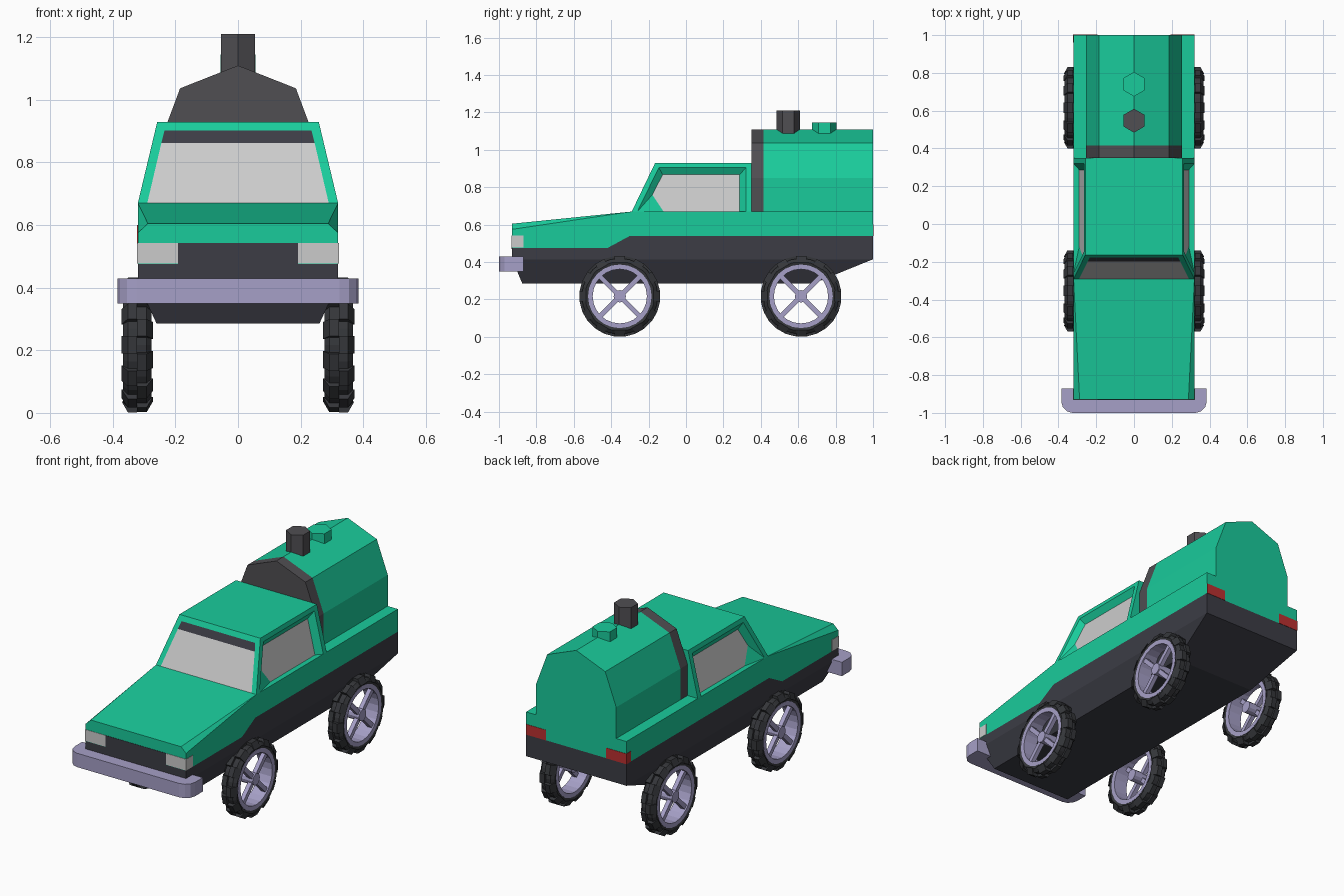
import bpy, bmesh
from math import pi, sin, cos
from mathutils import Vector, Matrix

if "Cube" in bpy.data.objects:
    bpy.data.objects.remove(bpy.data.objects["Cube"])


def mat(name, r, g, b):
    m = bpy.data.materials.new(name)
    m.diffuse_color = (r, g, b, 1)
    m.use_nodes = True
    m.node_tree.nodes["Principled BSDF"].inputs["Base Color"].default_value = m.diffuse_color
    return m


GREEN = mat("green_paint", 0.01, 0.60, 0.33)
DARK = mat("dark_cladding", 0.045, 0.046, 0.06)
GLASS = mat("glass", 0.55, 0.55, 0.55)
LILAC = mat("lilac_metal", 0.38, 0.35, 0.57)
TYRE = mat("rubber", 0.035, 0.037, 0.042)
SOOT = mat("chimney_metal", 0.08, 0.077, 0.085)
RED = mat("tail_red", 0.5, 0.03, 0.03)


def finish(name, bm, mats):
    bmesh.ops.remove_doubles(bm, verts=bm.verts, dist=1e-5)
    bmesh.ops.recalc_face_normals(bm, faces=bm.faces)
    me = bpy.data.meshes.new(name)
    bm.to_mesh(me)
    bm.free()
    for m in mats:
        me.materials.append(m)
    ob = bpy.data.objects.new(name, me)
    bpy.context.collection.objects.link(ob)
    return ob


def shell(name, mats, pts, sides, spans):
    """Left/right symmetric shell: mirrored side faces plus strips spanning the middle.
    Each face is (point indices, material index)."""
    bm = bmesh.new()
    R = [bm.verts.new(p) for p in pts]
    L = [bm.verts.new((-p[0], p[1], p[2])) for p in pts]
    for idx, mi in sides:
        for V in (R, L):
            bm.faces.new([V[i] for i in idx]).material_index = mi
    for (i, j), mi in spans:
        bm.faces.new((R[i], R[j], L[j], L[i])).material_index = mi
    return finish(name, bm, mats)


def add_box(bm, lo, hi, rot=Matrix()):
    c, s = [(a + b) / 2 for a, b in zip(lo, hi)], [b - a for a, b in zip(lo, hi)]
    m = rot @ Matrix.Translation(c) @ Matrix.Diagonal((*s, 1))
    return bmesh.ops.create_cube(bm, size=1, matrix=m)["verts"]


def box(name, m, lo, hi):
    bm = bmesh.new()
    add_box(bm, lo, hi)
    return finish(name, bm, [m])


# Upper body with chamfered bonnet edges
W = 0.32
pts = [(W, -.93, .475), (W, -.93, .575), (W - .032, -.93, .605), (W, -.29, .67),
       (W, 1, .67), (W, 1, .54), (W, -.3, .54), (W, -.42, .475)]
shell("upper_body", [GREEN], pts, [((0, 1, 3, 4, 5, 6, 7), 0), ((1, 2, 3), 0)],
      [((i, (i + 1) % 8), 0) for i in range(8)])

# Lower cladding with sloped sills and tail
pts = [(W, -.93, .475), (W, -.42, .475), (W, -.3, .54), (W, 1, .54), (W, 1, .415),
       (.26, .68, .285), (.26, -.875, .285), (W, -.93, .415)]
shell("lower_body", [DARK], pts, [((0, 1, 2, 3, 4, 7), 0), ((7, 4, 5, 6), 0)],
      [((i, (i + 1) % 8), 0) for i in range(8)])


# Cabin with windscreen and recessed side windows
def side_pt(y, z, inset=0):
    return (W - .062 * (z - .67) / .26 - inset, y, z)


pts = [side_pt(-.29, .67), side_pt(-.165, .93), side_pt(.35, .93), side_pt(.35, .67),
       side_pt(-.26, .67), side_pt(-.145, .905), side_pt(.32, .905), side_pt(.32, .67)]
pts += [side_pt(y, z, .03) for y, z in
        ((-.12, .67), (-.18, .76), (-.125, .867), (.287, .867), (.287, .67))]
pts += [(x, -.29 + .125 * (z - .67) / .26, z) for x, z in ((.29, .67), (.245, .862), (.235, .902))]
shell("cabin", [GREEN, GLASS, DARK], pts,
      [((0, 4, 5, 1), 0), ((1, 5, 6, 2), 0), ((2, 6, 7, 3), 0), ((4, 8, 9), 0),
       ((4, 9, 10, 5), 0), ((5, 10, 11, 6), 0), ((6, 11, 12, 7), 0),
       ((8, 9, 10, 11, 12), 1), ((0, 13, 14, 15, 1), 0)],
      [((1, 15), 0), ((15, 14), 2), ((14, 13), 1), ((1, 2), 0), ((2, 3), 0)])

# Rear tank and its dark front band
PROFILE = ((.255, .67), (.255, .85), (.185, 1.037), (0, 1.11))


def tank(name, m, y0, y1):
    p = [(x, y, z) for y in (y0, y1) for x, z in PROFILE]
    shell(name, [m], p, [((i, i + 1, i + 5, i + 4), 0) for i in range(3)],
          [((i, i + 1), 0) for i in (0, 1, 4, 5)] + [((0, 4), 0)])
    ob = bpy.data.objects[name]
    bm = bmesh.new()
    bm.from_mesh(ob.data)
    bmesh.ops.holes_fill(bm, edges=bm.edges)  # triangular gable ends
    bmesh.ops.recalc_face_normals(bm, faces=bm.faces)
    bm.to_mesh(ob.data)
    bm.free()


tank("tank_band", SOOT, .35, .415)
tank("tank", GREEN, .415, 1)

# Chimney and filler cap, both hexagonal
for name, m, y, r, top in (("chimney", SOOT, .547, .063, 1.21), ("filler_cap", GREEN, .74, .065, 1.145)):
    bm = bmesh.new()
    bmesh.ops.create_cone(bm, cap_ends=True, segments=6, radius1=r, radius2=r, depth=top - 1.06,
                          matrix=Matrix.Translation((0, y, (top + 1.06) / 2)))
    finish(name, bm, [m])

# Lights and grille
for s, side in ((1, "right"), (-1, "left")):
    x0, x1 = sorted((s * .192, s * .322))
    box("headlight_" + side, GLASS, (x0, -.932, .477), (x1, -.87, .542))
    box("tail_light_" + side, RED, (x0, .96, .54), (x1 - .003 * (s > 0), 1.002, .6))
box("grille", DARK, (-.192, -.932, .47), (.192, -.9, .542))

# Bumper with rounded front corners
bm = bmesh.new()
add_box(bm, (-.385, -1, .35), (.385, -.87, .43))
corner = [e for e in bm.edges if all(v.co.y < -.95 for v in e.verts)
          and abs(e.verts[0].co.z - e.verts[1].co.z) > .01]
bmesh.ops.bevel(bm, geom=corner, offset=.06, segments=3, profile=.5, affect='EDGES')
finish("bumper", bm, [LILAC])


# Wheels
def add_lathe(bm, profile, n=24):
    rings = [[bm.verts.new((x, r * cos(2 * pi * k / n), r * sin(2 * pi * k / n)))
              for x, r in profile] for k in range(n)]
    for k in range(n):
        a, b = rings[k], rings[(k + 1) % n]
        for i in range(len(profile)):
            j = (i + 1) % len(profile)
            bm.faces.new((a[i], a[j], b[j], b[i]))


def build_tyre():
    bm = bmesh.new()
    add_lathe(bm, ((-.04, .165), (-.046, .185), (-.03, .203), (.03, .203), (.046, .185), (.04, .165)))
    for s in (1, -1):  # staggered tread lugs
        for k in range(12):
            rot = Matrix.Rotation(2 * pi * (k + .5 * (s < 0)) / 12, 4, 'X')
            vs = add_box(bm, (min(0, s * .05), -.028, .18), (max(0, s * .05), .028, .215))
            for v in vs:
                if v.co.z > .2 and abs(v.co.x) > .01:
                    v.co.x = s * .03
                v.co = rot @ v.co
    return finish("tyre", bm, [TYRE])


def build_rim():
    bm = bmesh.new()
    add_lathe(bm, ((-.043, .17), (.043, .17), (.043, .145), (-.043, .145)))
    turn = Matrix.Rotation(pi / 2, 4, 'Y')
    bmesh.ops.create_cone(bm, cap_ends=True, segments=12, radius1=.033, radius2=.033, depth=.085, matrix=turn)
    for a in (pi / 4, -pi / 4):
        add_box(bm, (.01, -.013, -.15), (.035, .013, .15), Matrix.Rotation(a, 4, 'X'))
    return finish("rim", bm, [LILAC])


parts = [build_tyre(), build_rim()]
for pos, y in (("front", -.354), ("rear", .615)):
    for side, s in (("right", 1), ("left", -1)):
        for p in parts:
            ob = bpy.data.objects.new(f"{pos}_{side}_{p.data.name}", p.data)
            ob.location = (s * .322, y, .217)
            ob.rotation_euler = (0, 0, 0 if s > 0 else pi)
            bpy.context.collection.objects.link(ob)
for p in parts:
    bpy.data.objects.remove(p)
